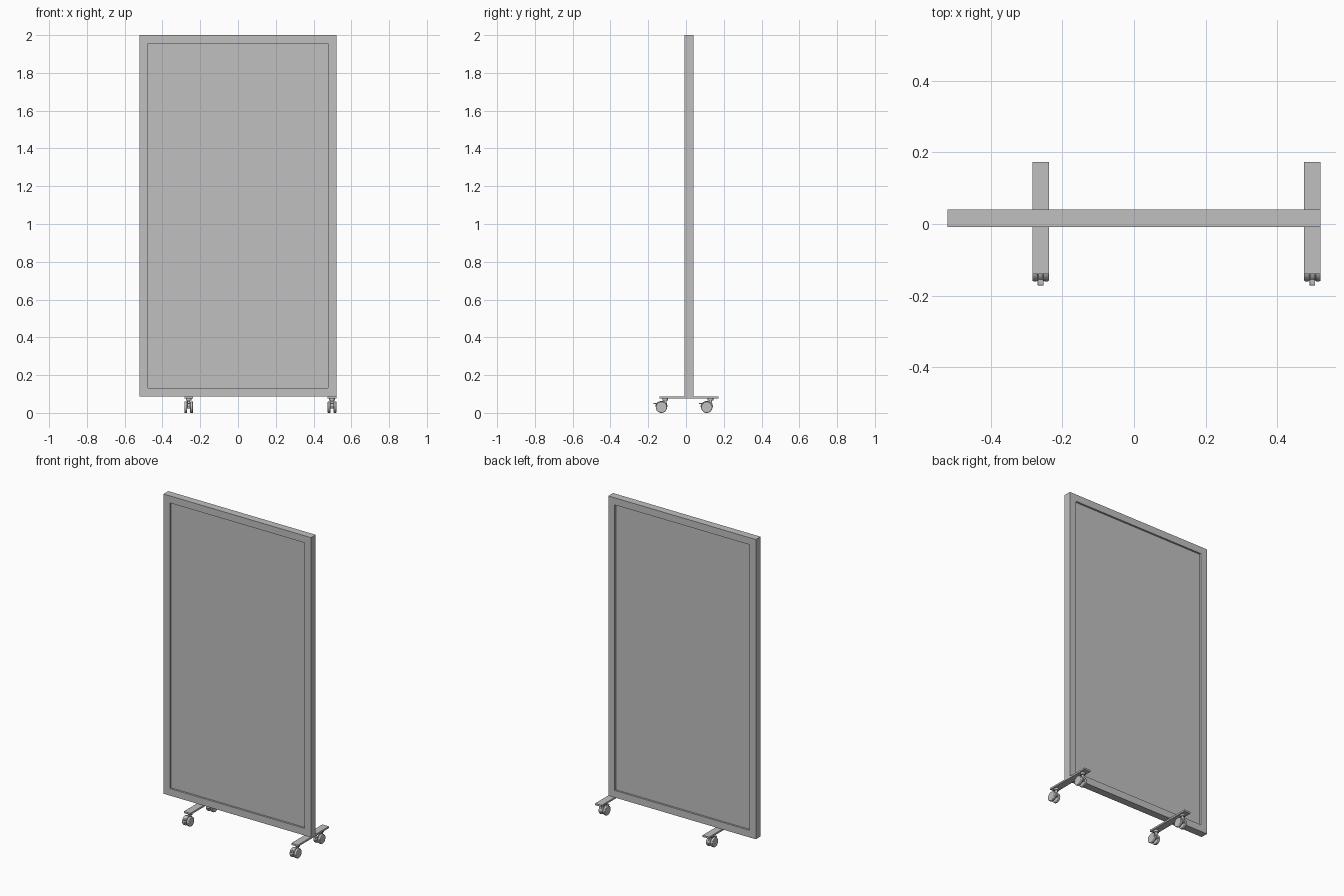
import bpy, math

if "Cube" in bpy.data.objects:
    bpy.data.objects.remove(bpy.data.objects["Cube"], do_unlink=True)

grey = bpy.data.materials.new("light_grey")
grey.use_nodes = True
colour = (0.53, 0.53, 0.53, 1)
grey.diffuse_color = colour
grey.node_tree.nodes["Principled BSDF"].inputs["Base Color"].default_value = colour


def finish(name):
    ob = bpy.context.object
    ob.name = name
    ob.data.materials.append(grey)
    return ob


def box(name, x, y, z, bevel=0):
    """Box given as (min, max) ranges on each axis."""
    ranges = (x, y, z)
    bpy.ops.mesh.primitive_cube_add(size=1, location=[sum(r) / 2 for r in ranges])
    bpy.context.object.scale = [r[1] - r[0] for r in ranges]
    bpy.ops.object.transform_apply(location=False, rotation=False, scale=True)
    ob = finish(name)
    if bevel:
        mod = ob.modifiers.new("Bevel", "BEVEL")
        mod.width, mod.segments = bevel, 3
    return ob


def cylinder(name, centre, radius, depth, along_x=False, bevel=0):
    bpy.ops.mesh.primitive_cylinder_add(
        vertices=32, radius=radius, depth=depth, location=centre,
        rotation=(0, math.pi / 2 if along_x else 0, 0))
    ob = finish(name)
    if bevel:
        mod = ob.modifiers.new("Bevel", "BEVEL")
        mod.width, mod.segments = bevel, 2
        mod.limit_method = "ANGLE"
    bpy.ops.object.shade_smooth_by_angle()
    return ob


# Framed board, recessed on both sides
left, right, front, back, low, high = -0.521, 0.521, -0.008, 0.04, 0.087, 2.0
rim, recess = 0.045, 0.012
box("frame_right", (left, left + rim), (front, back), (low, high))
box("frame_left", (right - rim, right), (front, back), (low, high))
box("frame_bottom", (left + rim, right - rim), (front, back), (low, low + rim))
box("frame_top", (left + rim, right - rim), (front, back), (high - rim, high))
box("board", (left + rim, right - rim), (front + recess, back - recess),
    (low + rim, high - rim))


def caster(name, x, y):
    """Twin-wheel caster with its axle at y and a brake lever to the front."""
    r = 0.03
    for side, s in (("right", -1), ("left", 1)):
        cylinder(f"{name}_wheel_{side}", (x + s * 0.0155, y, r), r, 0.015, True, 0.003)
    cylinder(f"{name}_axle", (x, y, r), 0.006, 0.032, True)
    box(f"{name}_body", (x - 0.008, x + 0.008), (y - 0.012, y + 0.03), (0.024, 0.052), 0.004)
    cylinder(f"{name}_stem", (x, y + 0.02, 0.06), 0.008, 0.036)
    cylinder(f"{name}_collar", (x, y + 0.02, 0.071), 0.015, 0.012)
    box(f"{name}_lever", (x - 0.008, x + 0.008), (y - 0.042, y), (0.046, 0.052), 0.002)
    # Curved hood over the wheels
    bpy.ops.mesh.primitive_cylinder_add(vertices=32, radius=0.033, depth=0.014,
                                        location=(x, y, r), rotation=(0, math.pi / 2, 0))
    hood = finish(f"{name}_hood")
    for v in hood.data.vertices:      # trim the lower half to a flat base
        v.co.x = min(v.co.x, 0.0)
    bpy.ops.object.shade_smooth_by_angle()


# Feet with one caster near each end
for side, x in (("right", -0.261), ("left", 0.498)):
    box(f"foot_{side}", (x - 0.023, x + 0.023), (-0.14, 0.173), (0.077, 0.088))
    for end, y in (("front", -0.13), ("back", 0.11)):
        caster(f"caster_{side}_{end}", x, y)
